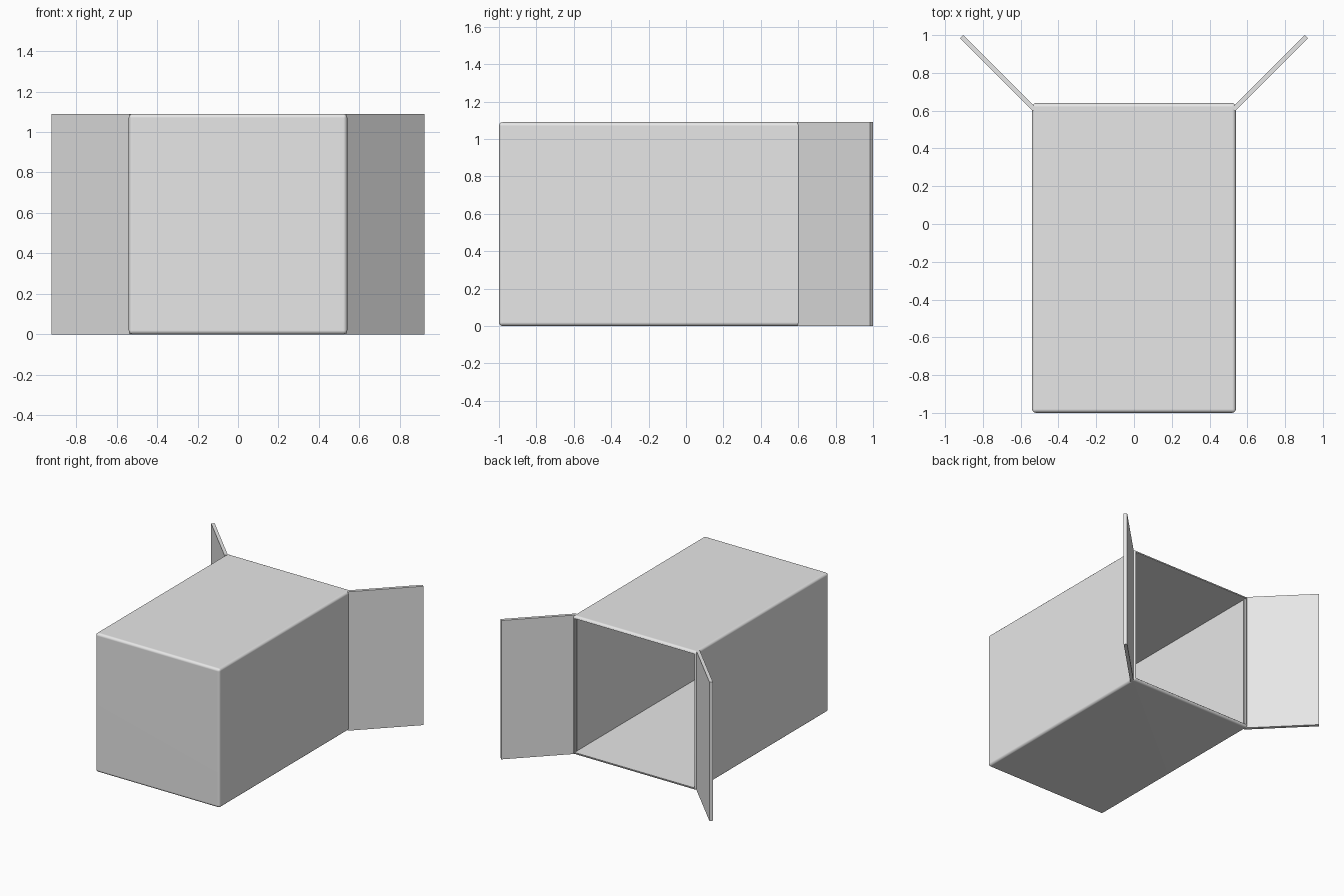
import bpy, bmesh, math
from mathutils import Matrix, Vector

cube = bpy.data.objects.get("Cube")
if cube:
    bpy.data.objects.remove(cube, do_unlink=True)

HALF_W, HEIGHT = 0.54, 1.09
FRONT, BACK = -1.0, 0.64
WALL, ROUND = 0.025, 0.02

# Single grey material
grey = bpy.data.materials.new("light_grey")
grey.use_nodes = True
grey.diffuse_color = (0.8, 0.8, 0.8, 1)
grey.node_tree.nodes["Principled BSDF"].inputs["Base Color"].default_value = (0.8, 0.8, 0.8, 1)


def box(bm, size, centre):
    bmesh.ops.create_cube(bm, size=1, matrix=Matrix.Translation(centre) @ Matrix.Diagonal((*size, 1)))


def finish(bm, name):
    bmesh.ops.recalc_face_normals(bm, faces=bm.faces)
    mesh = bpy.data.meshes.new(name)
    bm.to_mesh(mesh)
    bm.free()
    mesh.materials.append(grey)
    obj = bpy.data.objects.new(name, mesh)
    bpy.context.collection.objects.link(obj)
    return obj


# Hollow shell, open at the back, with rounded outer edges
bm = bmesh.new()
box(bm, (HALF_W * 2, BACK - FRONT, HEIGHT), (0, (FRONT + BACK) / 2, HEIGHT / 2))
opening = max(bm.faces, key=lambda f: f.calc_center_median().y)
bmesh.ops.inset_region(bm, faces=[opening], thickness=WALL)
cavity = bmesh.ops.extrude_discrete_faces(bm, faces=[opening])["faces"]
depth = BACK - FRONT - WALL
bmesh.ops.translate(bm, verts=cavity[0].verts, vec=(0, -depth, 0))
outer = [e for e in bm.edges if all(abs(v.co.x) > HALF_W - 0.001 for v in e.verts)]
bmesh.ops.bevel(bm, geom=outer, offset=ROUND, segments=3, profile=0.5, affect='EDGES')
shell = finish(bm, "box_shell")

bpy.ops.object.select_all(action='DESELECT')
shell.select_set(True)
bpy.context.view_layer.objects.active = shell
bpy.ops.object.shade_smooth_by_angle(angle=math.radians(40))
normals = shell.modifiers.new("flat_panels", 'WEIGHTED_NORMAL')
normals.keep_sharp = True

# Two doors swung open from the back corners
DOOR_LENGTH, DOOR_THICK = 0.545, 0.025
for name, side in (("left_door", 1), ("right_door", -1)):
    bm = bmesh.new()
    box(bm, (DOOR_LENGTH, DOOR_THICK, HEIGHT), (side * DOOR_LENGTH / 2, 0, HEIGHT / 2))
    door = finish(bm, name)
    door.location = Vector((side * 0.527, 0.606, 0))
    door.rotation_euler.z = side * math.radians(45)
